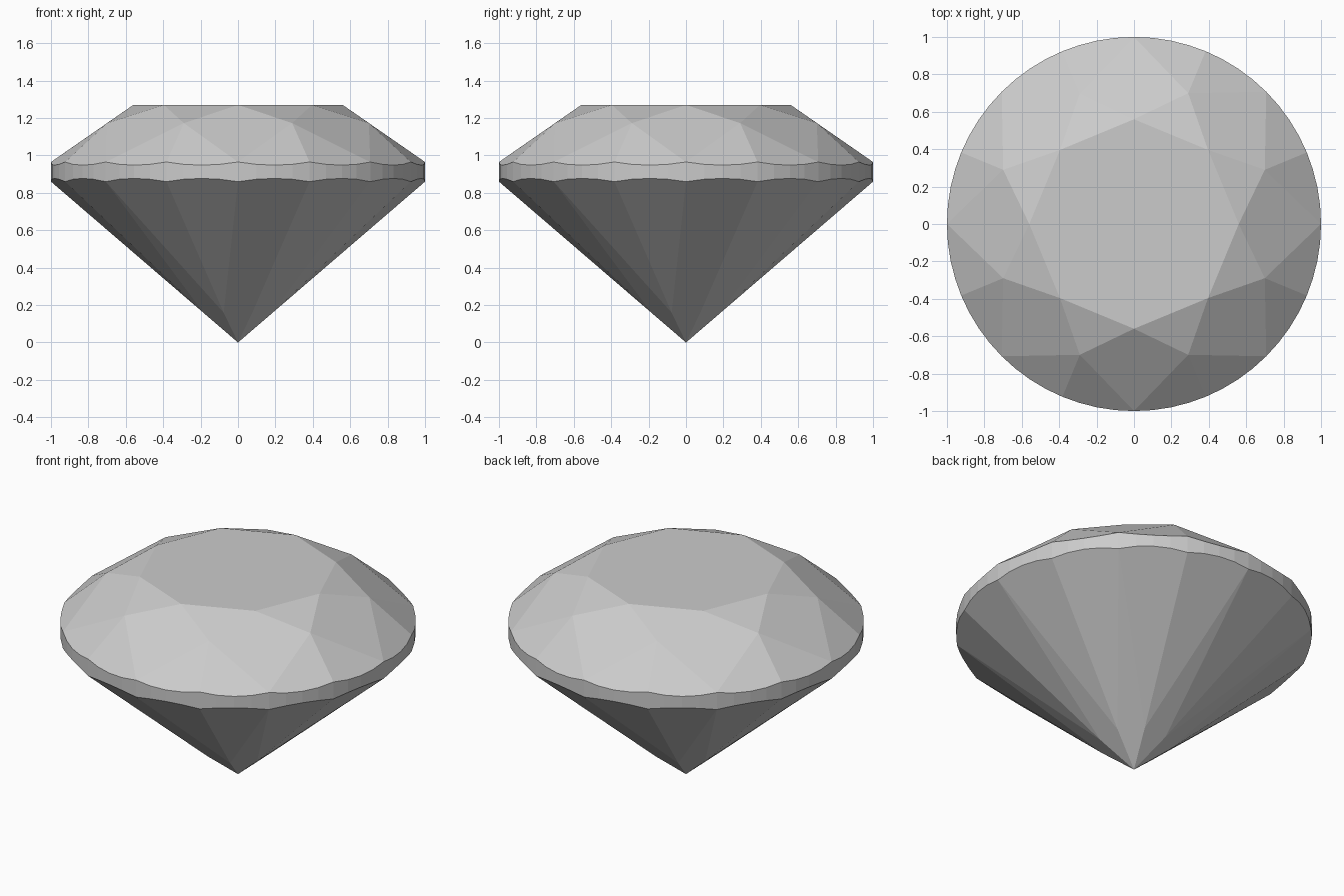
import bpy, bmesh
from math import sin, cos, pi

cube = bpy.data.objects.get("Cube")
if cube:
    bpy.data.objects.remove(cube, do_unlink=True)

HALF = pi / 8            # angle covered by one girdle facet
STEPS = 4                # girdle strips per facet
GIRDLE_TOP, GIRDLE_LOW = 0.965, 0.86
TABLE_R, TABLE_Z = 0.56, 1.27
STAR_R, STAR_Z = 0.757, 1.173
PAV_R = 0.2
PAV_Z = GIRDLE_LOW * PAV_R * cos(HALF)

gem = bpy.data.materials.new("pale grey gem")
gem.use_nodes = True
gem.diffuse_color = (0.6, 0.6, 0.6, 1)
gem.node_tree.nodes["Principled BSDF"].inputs["Base Color"].default_value = (0.6, 0.6, 0.6, 1)

bm = bmesh.new()


def point(r, a, z):
    return bm.verts.new((r * sin(a), -r * cos(a), z))


def scalloped_ring(z, tip_r, tip_z):
    """Unit circle whose height follows the slanted facets that cut it."""
    slope = (tip_z - z) / ((1 - tip_r) * cos(HALF / 2))
    ring = []
    for i in range(16 * STEPS):
        off = (i % STEPS) / STEPS * HALF - HALF / 2
        ring.append(point(1, i * HALF / STEPS, z - slope * (cos(off) - cos(HALF / 2))))
    return ring


upper = scalloped_ring(GIRDLE_TOP, STAR_R, STAR_Z)
lower = scalloped_ring(GIRDLE_LOW, PAV_R, PAV_Z)
table = [point(TABLE_R, 2 * k * HALF, TABLE_Z) for k in range(8)]
stars = [point(STAR_R, (2 * k + 1) * HALF, STAR_Z) for k in range(8)]
tips = [point(PAV_R, (2 * k + 1) * HALF, PAV_Z) for k in range(8)]
culet = point(0, 0, 0)


def arc(ring, facet):
    return [ring[(facet * STEPS + i) % len(ring)] for i in range(STEPS + 1)]


# Table
bm.faces.new(table)
for k in range(8):
    # Crown star and kite facets
    bm.faces.new((table[k], stars[k], table[(k + 1) % 8]))
    bm.faces.new((table[k], stars[k - 1], upper[2 * k * STEPS], stars[k]))
    # Pavilion kite facets
    bm.faces.new((culet, tips[k], lower[2 * k * STEPS], tips[k - 1]))
    # Facets that meet the girdle
    for side in (0, 1):
        bm.faces.new([stars[k]] + arc(upper, 2 * k + side))
        bm.faces.new([tips[k]] + arc(lower, 2 * k + side)[::-1])
# Girdle band
n = len(upper)
for i in range(n):
    j = (i + 1) % n
    bm.faces.new((lower[i], lower[j], upper[j], upper[i]))

bmesh.ops.recalc_face_normals(bm, faces=bm.faces[:])
mesh = bpy.data.meshes.new("cut_gem")
bm.to_mesh(mesh)
bm.free()
mesh.materials.append(gem)
bpy.context.collection.objects.link(bpy.data.objects.new("cut_gem", mesh))
